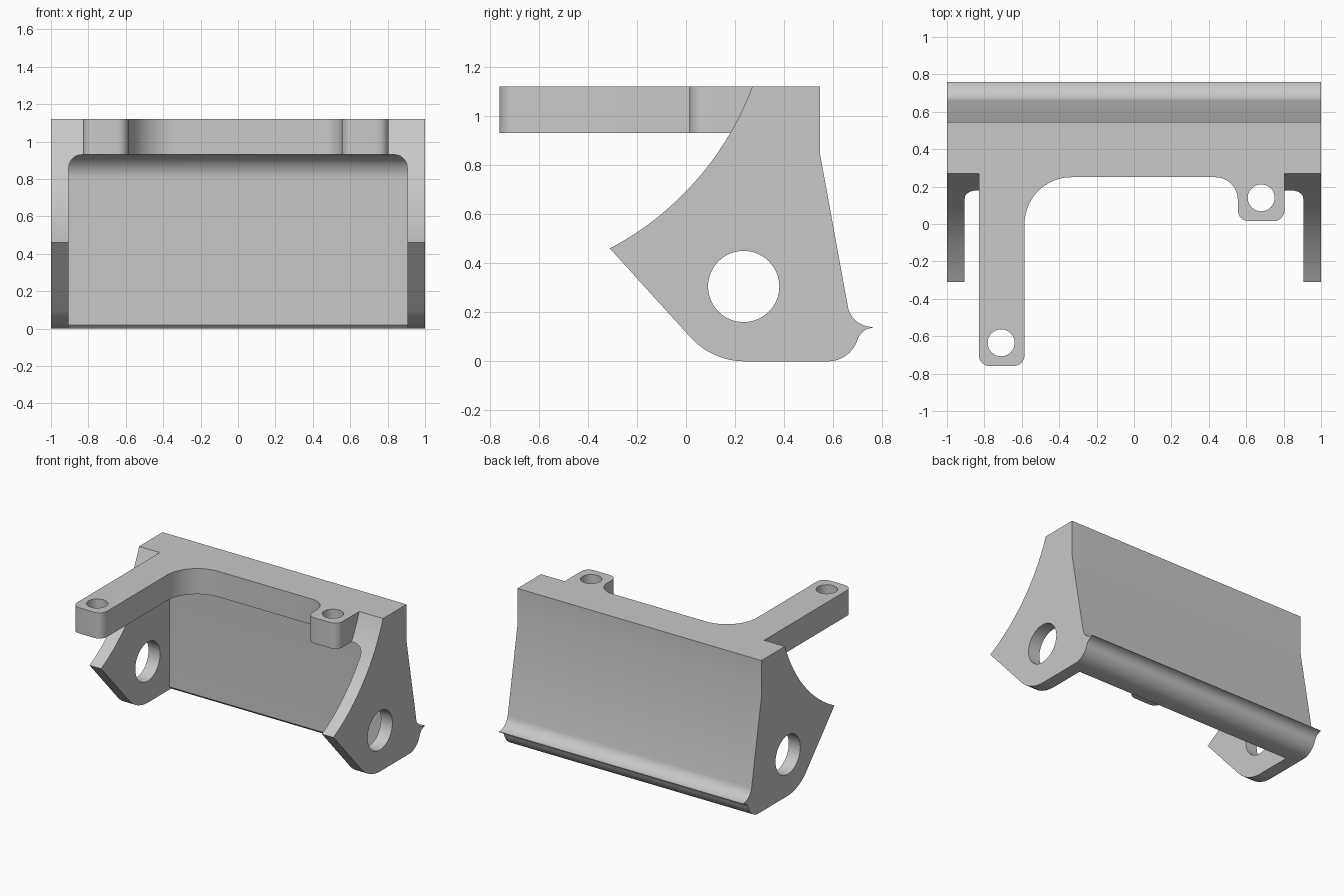
import bpy
import bmesh
from math import sin, cos, tau
from mathutils import Vector

if "Cube" in bpy.data.objects:
    bpy.data.objects.remove(bpy.data.objects["Cube"])


def arc(start, corner, end, steps=12):
    """Round off a corner between two tangent points."""
    a, c, b = Vector(start), Vector(corner), Vector(end)
    w = sin((a - c).angle(b - c) / 2)
    pts = []
    for i in range(steps + 1):
        t = i / steps
        k = ((1 - t) ** 2, 2 * w * t * (1 - t), t * t)
        pts.append(tuple((a * k[0] + c * k[1] + b * k[2]) / sum(k)))
    return pts


def circle(u, v, r, n=48):
    return [(u + r * cos(tau * i / n), v + r * sin(tau * i / n)) for i in range(n)]


def prism(name, outline, axis, lo, hi):
    """Extrude a flat outline along one axis."""
    place = {"x": lambda u, v, t: (t, u, v),
             "y": lambda u, v, t: (u, t, v),
             "z": lambda u, v, t: (u, v, t)}[axis]
    bm = bmesh.new()
    face = bm.faces.new([bm.verts.new(place(u, v, lo)) for u, v in outline])
    grown = bmesh.ops.extrude_face_region(bm, geom=[face])["geom"]
    moved = [g for g in grown if isinstance(g, bmesh.types.BMVert)]
    bmesh.ops.translate(bm, verts=moved, vec=place(0, 0, hi - lo))
    bmesh.ops.recalc_face_normals(bm, faces=bm.faces)
    mesh = bpy.data.meshes.new(name)
    bm.to_mesh(mesh)
    bm.free()
    obj = bpy.data.objects.new(name, mesh)
    bpy.context.collection.objects.link(obj)
    return obj


def combine(obj, other, operation):
    """Apply a boolean and discard the helper."""
    mod = obj.modifiers.new(operation.lower(), "BOOLEAN")
    mod.operation = operation
    mod.solver = "EXACT"
    mod.object = other
    bpy.context.view_layer.objects.active = obj
    bpy.ops.object.modifier_apply(modifier=mod.name)
    bpy.data.objects.remove(other)


# Full-width body from the side profile
side = (arc((-.31, .46), (.106, .679), (.27, 1.12), 24)
        + [(.545, 1.12), (.545, .85)]
        + arc((.66, .22), (.675, .142), (.76, .14))
        + arc((.76, .136), (.715, .135), (.70, .09), 8)
        + arc((.70, .09), (.67, 0), (.58, 0))
        + arc((.24, 0), (.107, 0), (.018, .098)))
bracket = prism("bracket_body", side, "x", -1, 1)

# Cavity between the side plates, with filleted ceiling
depth = [(-1, -.1), (.52, -.1), (.52, -.01), (.49, .02)]
depth += arc((.49, .80), (.49, .93), (.36, .93)) + [(-1, .93)]
left_round = arc((.905, .86), (.905, .93), (.835, .93))
width = [(.905, -.2)] + left_round
width += [(-x, z) for x, z in reversed(width)]
cavity = prism("cavity_cutter", depth, "x", -1.2, 1.2)
combine(cavity, prism("cavity_width", width, "y", -1.2, .8), "INTERSECT")
combine(bracket, cavity, "DIFFERENCE")

# Clear the front of the top slab where the arm plate fits
RIGHT, LEFT, BACK = -.83, .805, .30
slot = [(RIGHT, -1), (LEFT, -1), (LEFT, BACK), (RIGHT, BACK)]
combine(bracket, prism("slot_cutter", slot, "z", .8, 1.3), "DIFFERENCE")

# Top plate with a long right arm and a short left arm
plate_outline = ([(RIGHT, BACK)]
                 + arc((RIGHT, -.70), (RIGHT, -.76), (-.77, -.76), 8)
                 + arc((-.645, -.76), (-.585, -.76), (-.585, -.70), 8)
                 + arc((-.585, 0), (-.585, .25), (-.335, .25), 20)
                 + arc((.435, .25), (.555, .25), (.555, .13))
                 + arc((.555, .075), (.555, .015), (.615, .015), 8)
                 + arc((.745, .015), (LEFT, .015), (LEFT, .075), 8)
                 + [(LEFT, BACK)])
plate = prism("arm_plate", plate_outline, "z", .93, 1.12)
for x, y in ((-.71, -.635), (.68, .14)):
    combine(plate, prism("screw_hole", circle(x, y, .072), "z", .8, 1.3), "DIFFERENCE")
combine(bracket, plate, "UNION")

# Pivot holes through both side plates
pivot = prism("pivot_hole", circle(.235, .305, .145, 64), "x", -1.2, 1.2)
combine(bracket, pivot, "DIFFERENCE")

# Single grey finish
grey = bpy.data.materials.new("light_grey")
grey.use_nodes = True
colour = (.58, .58, .58, 1)
grey.diffuse_color = colour
grey.node_tree.nodes["Principled BSDF"].inputs["Base Color"].default_value = colour
bracket.data.materials.clear()
bracket.data.materials.append(grey)
for poly in bracket.data.polygons:
    poly.material_index = 0

bpy.ops.object.select_all(action="DESELECT")
bracket.select_set(True)
bpy.context.view_layer.objects.active = bracket
bpy.ops.object.shade_smooth_by_angle(angle=.5)
